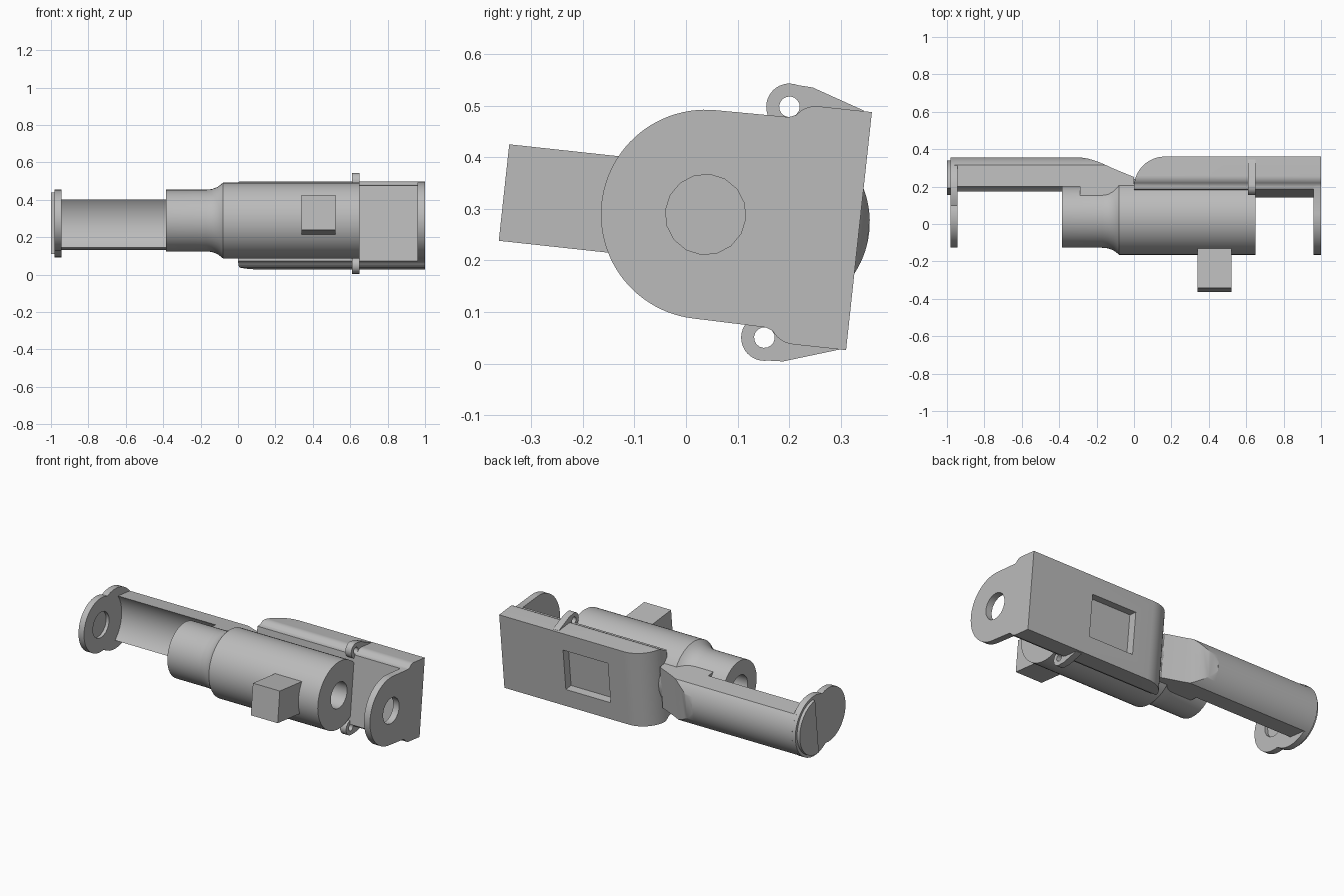
import bpy, bmesh
from math import sin, cos, pi, radians, asin, acos
from mathutils import Matrix, Vector

cube = bpy.data.objects.get("Cube")
if cube:
    bpy.data.objects.remove(cube, do_unlink=True)

GREY = (0.5, 0.5, 0.5, 1)
mat = bpy.data.materials.new("plain grey")
mat.use_nodes = True
mat.diffuse_color = GREY
mat.node_tree.nodes["Principled BSDF"].inputs["Base Color"].default_value = GREY

# Local frame: x along the barrel, y to the back, z up; the whole is tilted
TILT = Matrix.Translation((0, 0.038, 0.289)) @ Matrix.Rotation(radians(-6.2), 4, 'X')


def arc(c, r, a0, a1, n=24):
    """Points of an arc in a plane, angles in radians."""
    return [(c[0] + r * cos(a0 + (a1 - a0) * i / n),
             c[1] + r * sin(a0 + (a1 - a0) * i / n)) for i in range(n + 1)]


def mirrored(half):
    """Close a profile by mirroring its upper half in z."""
    return half + [(y, -z) for y, z in reversed(half) if abs(z) > 1e-5]


def finish(name, bm):
    bmesh.ops.remove_doubles(bm, verts=bm.verts, dist=1e-5)
    bmesh.ops.recalc_face_normals(bm, faces=bm.faces)
    me = bpy.data.meshes.new(name)
    bm.to_mesh(me)
    bm.free()
    me.materials.append(mat)
    ob = bpy.data.objects.new(name, me)
    bpy.context.collection.objects.link(ob)
    ob.matrix_world = TILT
    return ob


def prism(name, pts, lo, hi, place):
    """Extrude a profile from lo to hi; place maps (a, b, t) to a position."""
    bm = bmesh.new()
    face = bm.faces.new([bm.verts.new(place(a, b, lo)) for a, b in pts])
    res = bmesh.ops.extrude_face_region(bm, geom=[face])
    move = Vector(place(0, 0, hi)) - Vector(place(0, 0, lo))
    bmesh.ops.translate(bm, vec=move,
                        verts=[g for g in res["geom"] if isinstance(g, bmesh.types.BMVert)])
    return finish(name, bm)


def along_x(name, pts, lo, hi):
    return prism(name, pts, lo, hi, lambda a, b, t: (t, a, b))


def along_z(name, pts, lo, hi):
    return prism(name, pts, lo, hi, lambda a, b, t: (a, b, t))


def box(name, x0, x1, y0, y1, z0, z1):
    return along_x(name, [(y0, z0), (y1, z0), (y1, z1), (y0, z1)], x0, x1)


def activate(ob):
    bpy.ops.object.select_all(action='DESELECT')
    bpy.context.view_layer.objects.active = ob
    ob.select_set(True)


def cut(ob, tool):
    mod = ob.modifiers.new("cut", 'BOOLEAN')
    mod.object, mod.operation, mod.solver = tool, 'DIFFERENCE', 'EXACT'
    bpy.context.view_layer.update()
    activate(ob)
    bpy.ops.object.modifier_apply(modifier=mod.name)
    bpy.data.objects.remove(tool, do_unlink=True)


def drill(ob, c, r, lo, hi):
    cut(ob, along_x("drill", arc(c, r, 0, 2 * pi, 16)[:-1], lo, hi))


parts = []
R, BORE = 0.203, 0.078
BACK, HALF = 0.299, 0.232

# Hollow barrel with a narrower rear neck
profile = [(-0.385, BORE), (-0.385, 0.165), (-0.17, 0.165), (-0.14, 0.168),
           (-0.11, 0.179), (-0.09, 0.194), (-0.08, R), (0.65, R), (0.65, BORE)]
bm = bmesh.new()
vs = [bm.verts.new((x, r, 0)) for x, r in profile]
es = [bm.edges.new((vs[i], vs[i - 1])) for i in range(len(vs))]
bmesh.ops.spin(bm, geom=vs + es, cent=(0, 0, 0), axis=(1, 0, 0),
               angle=2 * pi, steps=48)
parts.append(finish("barrel", bm))

# Square button on the front of the barrel
parts.append(box("button", 0.34, 0.52, -0.393, -0.15, -0.094, 0.094))

# Housing behind the barrel: rounded shoulders, rounded end, square recess
shoulder = [(0.14, R + 0.002)] + arc((0.195, 0.182), 0.05, radians(145), radians(90), 6)
shoulder.append((BACK, HALF))
housing = along_x("housing", mirrored([(0.127, R)] + shoulder), 0, 0.97)
corner = arc((0.165, 0.134), 0.165, pi, pi / 2, 16)
cut(housing, along_z("corner_cutter",
                     corner + [(0.165, 0.4), (-0.1, 0.4), (-0.1, 0.134)], -0.4, 0.4))
cut(housing, box("recess_cutter", 0.28, 0.58, BACK - 0.05, 0.4, -0.125, 0.125))
parts.append(housing)

# End flange of the housing
flange = along_x("front_flange", mirrored(arc((0, 0), R, pi, pi / 2) + shoulder), 0.96, 1)
drill(flange, (0, 0), BORE, 0.9, 1.1)
parts.append(flange)

# Pierced lugs above and below the housing
for name, s in (("upper_lug", 1), ("lower_lug", -1)):
    pts = arc((0.139, 0.225), 0.045, radians(-100), radians(-285), 20)
    pts += [(0.18, 0.267), (0.284, 0.233), (0.284, 0.2)]
    lug = along_x(name, [(y, s * z) for y, z in pts], 0.61, 0.65)
    drill(lug, (0.139, s * 0.225), 0.02, 0.5, 0.7)
    parts.append(lug)

# Rear arm: a channel that becomes solid and tapers against the barrel
LOBE, LR, EDGE = (0.137, 0), 0.182, 0.13


def arm_profile(inner):
    a, b = asin(EDGE / LR), asin(EDGE / inner)
    return arc(LOBE, LR, -a, a) + arc((0, 0), inner, b, -b)


parts.append(along_x("rear_arm", arm_profile(0.198), -0.96, -0.29))
root = along_x("arm_root", arm_profile(0.145), -0.29, 0)
cut(root, along_z("taper_cutter",
                  [(-0.3, 0.32), (-0.24, 0.304), (-0.19, 0.284), (-0.12, 0.25),
                   (0.01, 0.196), (0.01, 0.4), (-0.3, 0.4)], -0.3, 0.3))
parts.append(root)

# Two-lobed rear flange with a blind socket, and its half-round end cap
FR = 0.163
meet = (LOBE[0] ** 2 + FR ** 2 - LR ** 2) / (2 * LOBE[0])
a, b = acos(meet / FR), acos((meet - LOBE[0]) / LR)
rear = along_x("rear_flange",
               arc((0, 0), FR, a, 2 * pi - a)[:-1] + arc(LOBE, LR, -b, b)[:-1],
               -0.982, -0.945)
drill(rear, (0, 0), BORE, -0.965, -0.9)
parts.append(rear)
parts.append(along_x("end_cap", arc(LOBE, 0.165, -pi / 2, pi / 2), -1, -0.975))

# Smooth shading with sharp edges kept
for ob in parts:
    activate(ob)
    bpy.ops.object.shade_smooth_by_angle(angle=radians(30))
